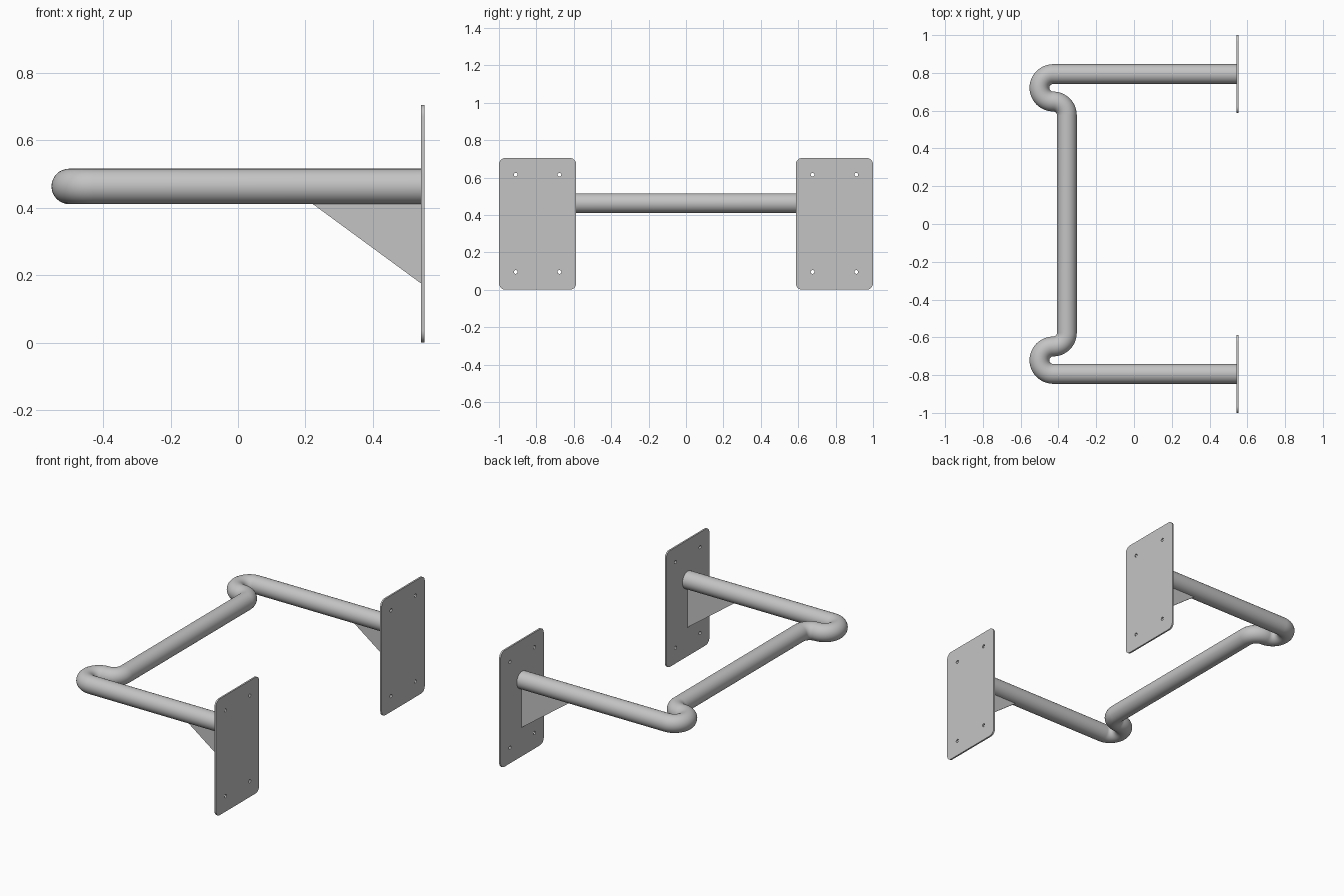
import bpy
import bmesh
from math import cos, sin, pi, radians
from mathutils import Matrix

if "Cube" in bpy.data.objects:
    bpy.data.objects.remove(bpy.data.objects["Cube"], do_unlink=True)

TUBE_R, BEND_R, TUBE_Z = 0.0525, 0.0725, 0.463
ARM_Y, BEND_X = 0.7935, -0.428
PLATE_X, PLATE_T = 0.543, 0.010
PLATE_W, PLATE_H, CORNER = 0.413, 0.705, 0.035

steel = bpy.data.materials.new("grey_steel")
steel.use_nodes = True
colour = (0.55, 0.55, 0.55, 1)
steel.diffuse_color = colour
steel.node_tree.nodes["Principled BSDF"].inputs["Base Color"].default_value = colour


def arc(cx, cy, r, start, end, steps):
    """Points along an arc, angles in degrees."""
    angles = [radians(start + (end - start) * i / steps) for i in range(steps + 1)]
    return [(cx + r * cos(a), cy + r * sin(a)) for a in angles]


def add_spline(curve, points, cyclic):
    spline = curve.splines.new("POLY")
    spline.points.add(len(points) - 1)
    for p, (x, y) in zip(spline.points, points):
        p.co = (x, y, 0, 1)
    spline.use_cyclic_u = cyclic


def curve_to_object(name, curve, matrix):
    """Turn a curve into a clean, shaded mesh object."""
    temp = bpy.data.objects.new(name, curve)
    bpy.context.scene.collection.objects.link(temp)
    graph = bpy.context.evaluated_depsgraph_get()
    mesh = bpy.data.meshes.new_from_object(temp.evaluated_get(graph))
    bpy.data.objects.remove(temp, do_unlink=True)
    bm = bmesh.new()
    bm.from_mesh(mesh)
    bmesh.ops.remove_doubles(bm, verts=bm.verts, dist=1e-5)
    bmesh.ops.transform(bm, matrix=matrix, verts=bm.verts)
    bmesh.ops.recalc_face_normals(bm, faces=bm.faces)
    bm.to_mesh(mesh)
    bm.free()
    mesh.materials.clear()
    mesh.materials.append(steel)
    obj = bpy.data.objects.new(name, mesh)
    bpy.context.scene.collection.objects.link(obj)
    bpy.ops.object.select_all(action="DESELECT")
    obj.select_set(True)
    bpy.context.view_layer.objects.active = obj
    bpy.ops.object.shade_smooth_by_angle(angle=radians(35))
    return obj


# Bent tube: arm, U-bend, elbow, then the same mirrored
half = [(PLATE_X, ARM_Y)]
half += arc(BEND_X, ARM_Y - BEND_R, BEND_R, 90, 270, 24)
half += arc(BEND_X, ARM_Y - 3 * BEND_R, BEND_R, 90, 0, 12)[1:]
path = half + [(x, -y) for x, y in reversed(half)]
tube = bpy.data.curves.new("tube", "CURVE")
tube.dimensions = "3D"
tube.bevel_depth = TUBE_R
tube.bevel_resolution = 14
tube.use_fill_caps = True
add_spline(tube, path, False)
curve_to_object("bent_tube", tube, Matrix.Translation((0, 0, TUBE_Z)))

# Local x, y, z become world y, z, x
upright = Matrix.Rotation(pi / 2, 4, "Z") @ Matrix.Rotation(pi / 2, 4, "X")


def wall_plate(name, y):
    """Rounded plate with four screw holes."""
    plate = bpy.data.curves.new(name, "CURVE")
    plate.dimensions = "2D"
    plate.fill_mode = "BOTH"
    plate.extrude = PLATE_T / 2
    w, h = PLATE_W / 2 - CORNER, PLATE_H / 2 - CORNER
    outline = []
    for i, (sx, sy) in enumerate([(1, 1), (-1, 1), (-1, -1), (1, -1)]):
        outline += arc(sx * w, sy * h, CORNER, i * 90, i * 90 + 90, 8)
    add_spline(plate, outline, True)
    for sx in (-1, 1):
        for sy in (-1, 1):
            hole = arc(sx * 0.117, sy * 0.26 + 0.0025, 0.01, 0, 360, 16)[:-1]
            add_spline(plate, hole, True)
    place = Matrix.Translation((PLATE_X + PLATE_T / 2, y, PLATE_H / 2))
    curve_to_object(name, plate, place @ upright)


def gusset(name, y):
    """Thin triangular brace under an arm."""
    brace = bpy.data.curves.new(name, "CURVE")
    brace.dimensions = "2D"
    brace.fill_mode = "BOTH"
    brace.extrude = 0.005
    top = TUBE_Z - TUBE_R + 0.005
    add_spline(brace, [(PLATE_X, 0.175), (PLATE_X, top), (0.215, top)], True)
    place = Matrix.Translation((0, y, 0)) @ Matrix.Rotation(pi / 2, 4, "X")
    curve_to_object(name, brace, place)


for side, y in (("front", -ARM_Y), ("back", ARM_Y)):
    wall_plate(side + "_wall_plate", y)
    gusset(side + "_gusset", y)
